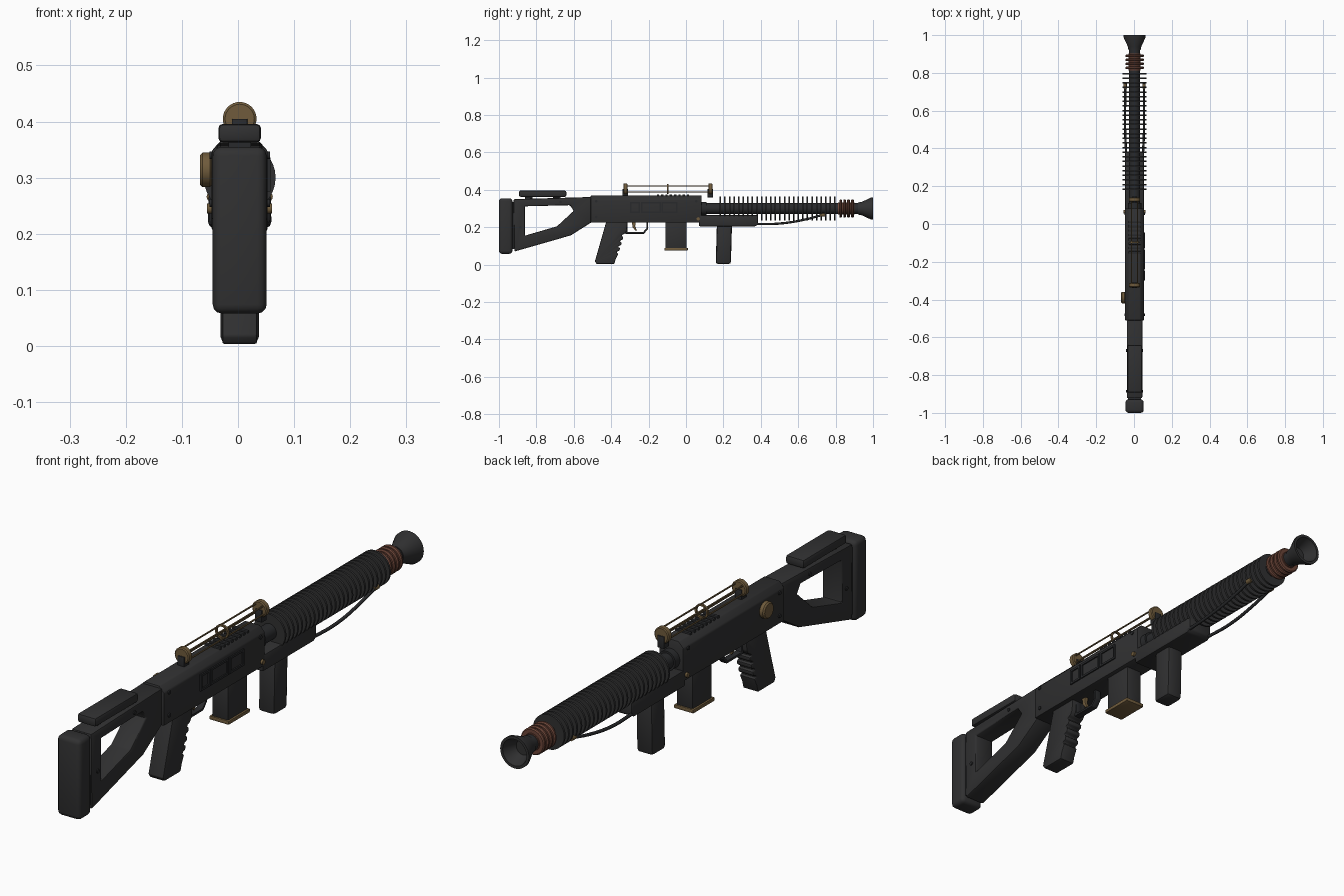
import bpy, bmesh, math
from mathutils import Vector, Matrix

if "Cube" in bpy.data.objects:
    bpy.data.objects.remove(bpy.data.objects["Cube"])

CX = 0.003      # centre plane
BZ = 0.30       # barrel axis height
parts = []


def material(name, rgb):
    m = bpy.data.materials.new(name)
    m.use_nodes = True
    m.diffuse_color = (*rgb, 1)
    m.node_tree.nodes["Principled BSDF"].inputs["Base Color"].default_value = (*rgb, 1)
    return m


BLACK = material("matte black", (0.03, 0.03, 0.031))
STEEL = material("dark steel", (0.022, 0.023, 0.025))
BRASS = material("aged brass", (0.16, 0.105, 0.045))
COPPER = material("dull copper", (0.15, 0.06, 0.04))


def finish(name, bm, mat, bevel=0, segments=2):
    bmesh.ops.recalc_face_normals(bm, faces=bm.faces)
    if bevel:
        edges = [e for e in bm.edges if e.calc_face_angle(0) > 0.3]
        bmesh.ops.bevel(bm, geom=edges, offset=bevel, segments=segments,
                        profile=0.5, affect='EDGES', clamp_overlap=True)
    me = bpy.data.meshes.new(name)
    bm.to_mesh(me)
    bm.free()
    me.materials.append(mat)
    ob = bpy.data.objects.new(name, me)
    bpy.context.collection.objects.link(ob)
    parts.append(ob)
    return ob


def box(name, x, y, z, mat, bevel=0, segments=2):
    """Box from (min, max) pairs."""
    bm = bmesh.new()
    bmesh.ops.create_cube(bm, size=1)
    for v in bm.verts:
        v.co = [(lo + hi) / 2 + c * (hi - lo) for c, (lo, hi) in zip(v.co, (x, y, z))]
    return finish(name, bm, mat, bevel, segments)


def wide(w):
    return (CX - w / 2, CX + w / 2)


def prism(name, outline, w, mat, bevel=0, x=CX):
    """Side outline (y, z) extruded across x."""
    bm = bmesh.new()
    f = bm.faces.new([bm.verts.new((x - w / 2, y, z)) for y, z in outline])
    ext = bmesh.ops.extrude_face_region(bm, geom=[f])
    bmesh.ops.translate(bm, vec=(w, 0, 0),
                        verts=[g for g in ext["geom"] if isinstance(g, bmesh.types.BMVert)])
    return finish(name, bm, mat, bevel)


def frame(name, outer, inner, w, mat, bevel=0, x=CX):
    """Side outline with a matching opening."""
    bm = bmesh.new()
    loops = [[bm.verts.new((x + s * w / 2, y, z)) for y, z in pts]
             for s, pts in ((-1, outer), (1, outer), (1, inner), (-1, inner))]
    n = len(outer)
    for k in range(4):
        a, b = loops[k], loops[(k + 1) % 4]
        for i in range(n):
            j = (i + 1) % n
            bm.faces.new((a[i], a[j], b[j], b[i]))
    return finish(name, bm, mat, bevel)


def lathe(name, profile, mat, centre, axis='Y', sides=32):
    """Spin (radius, distance) points around an axis."""
    bm = bmesh.new()
    vs = [bm.verts.new((r, 0, d)) for r, d in profile]
    for a, b in zip(vs, vs[1:]):
        bm.edges.new((a, b))
    bmesh.ops.spin(bm, geom=bm.verts[:] + bm.edges[:], axis=(0, 0, 1), cent=(0, 0, 0),
                   angle=math.tau, steps=sides)
    bmesh.ops.remove_doubles(bm, verts=bm.verts, dist=1e-5)
    turn = Vector((0, 0, 1)).rotation_difference(Vector((axis == 'X', axis == 'Y', axis == 'Z')))
    bmesh.ops.transform(bm, matrix=Matrix.Translation(centre) @ turn.to_matrix().to_4x4(),
                        verts=bm.verts)
    return finish(name, bm, mat)


def disc(name, r, t, mat, centre, axis='Y', sides=32):
    return lathe(name, [(0, -t / 2), (r, -t / 2), (r, t / 2), (0, t / 2)], mat, centre, axis, sides)


def tube(name, pts, r, mat):
    cu = bpy.data.curves.new(name, 'CURVE')
    cu.dimensions = '3D'
    cu.bevel_depth, cu.bevel_resolution, cu.use_fill_caps = r, 2, True
    cu.resolution_u = 8
    sp = cu.splines.new('BEZIER')
    sp.bezier_points.add(len(pts) - 1)
    for p, co in zip(sp.bezier_points, pts):
        p.co = co
        p.handle_left_type = p.handle_right_type = 'AUTO'
    cu.materials.append(mat)
    ob = bpy.data.objects.new(name, cu)
    bpy.context.collection.objects.link(ob)


# Stock: pad, open frame, cheek rest
box("butt_pad", wide(0.096), (-1, -0.928), (0.058, 0.355), BLACK, 0.016, 3)
box("pad_spacer", wide(0.07), (-0.935, -0.9), (0.085, 0.335), STEEL)
frame("stock_frame",
      [(-0.922, 0.35), (-0.5, 0.362), (-0.5, 0.23), (-0.615, 0.157), (-0.918, 0.07)],
      [(-0.862, 0.312), (-0.62, 0.318), (-0.6, 0.288), (-0.69, 0.205), (-0.862, 0.155)],
      0.082, BLACK, 0.006)
box("cheek_rest", wide(0.076), (-0.893, -0.64), (0.363, 0.396), BLACK, 0.008)
for y in (-0.84, -0.69):
    box("cheek_rest_post", wide(0.04), (y - 0.02, y + 0.02), (0.34, 0.37), STEEL)

# Receiver with chamfered top
bm = bmesh.new()
section = [(-0.05, 0.225), (0.05, 0.225), (0.05, 0.348), (0.03, 0.37), (-0.03, 0.37), (-0.05, 0.348)]
f = bm.faces.new([bm.verts.new((CX + x, -0.51, z)) for x, z in section])
ext = bmesh.ops.extrude_face_region(bm, geom=[f])
bmesh.ops.translate(bm, vec=(0, 0.593, 0),
                    verts=[g for g in ext["geom"] if isinstance(g, bmesh.types.BMVert)])
finish("receiver", bm, BLACK, 0.004)


def rect(y0, y1, z0, z1):
    return [(y0, z0), (y1, z0), (y1, z1), (y0, z1)]


# Side port panel
for y0, y1 in ((-0.3, -0.245), (-0.24, -0.135), (-0.13, -0.045)):
    frame("side_port_frame", rect(y0, y1, 0.275, 0.336), rect(y0 + 0.008, y1 - 0.008, 0.283, 0.328),
          0.008, STEEL, 0, CX + 0.051)
# Top cooling ribs
for i in range(8):
    y = -0.15 + i * 0.023
    box("top_rib", wide(0.064), (y - 0.006, y + 0.006), (0.36, 0.376), STEEL, 0.002)
# Side pins
for s in (-1, 1):
    for y, z, x in ((-0.48, 0.34, 0.05), (0.055, 0.34, 0.05), (-0.48, 0.255, 0.05),
                    (-0.67, 0.335, 0.041), (-0.885, 0.2, 0.041)):
        disc("side_pin", 0.007, 0.008, STEEL, (CX + s * x, y, z), 'X', 12)
# Side dial
lathe("side_dial", [(0, -0.071), (0.026, -0.071), (0.031, -0.066), (0.031, -0.053), (0.02, -0.045), (0, -0.045)],
      BRASS, (CX, -0.39, 0.314), 'X')

# Sight: end discs, rods, centre ring
SZ = 0.405
for y in (-0.324, 0.13):
    lathe("sight_end_disc", [(0, -0.011), (0.026, -0.011), (0.03, -0.008), (0.03, 0.008), (0.026, 0.011), (0, 0.011)],
          BRASS, (CX, y, SZ))
    box("sight_mount", wide(0.028), (y - 0.015, y + 0.015), (0.36, SZ), STEEL, 0.002)
for k in range(4):
    a = math.pi / 4 + k * math.pi / 2
    disc("sight_rod", 0.0032, 0.45, BRASS,
         (CX + 0.022 * math.cos(a), -0.097, SZ + 0.022 * math.sin(a)), sides=10)
lathe("sight_centre_ring", [(0.02, -0.004), (0.027, -0.004), (0.027, 0.004), (0.02, 0.004), (0.02, -0.004)],
      BRASS, (CX, -0.097, SZ))

# Barrel, cooling fins, copper coil, flared muzzle
disc("barrel", 0.029, 0.89, STEEL, (CX, 0.5, BZ))
disc("barrel_collar", 0.036, 0.03, STEEL, (CX, 0.095, BZ))
for i in range(26):
    disc("cooling_fin", 0.064, 0.008, BLACK, (CX, 0.184 + i * 0.0245, BZ))
disc("copper_sleeve", 0.032, 0.09, COPPER, (CX, 0.857, BZ))
for i in range(4):
    y = 0.827 + i * 0.021
    lathe("copper_ring", [(0.03, -0.007), (0.045, -0.007), (0.049, -0.003), (0.049, 0.003), (0.045, 0.007), (0.03, 0.007)],
          COPPER, (CX, y, BZ))
lathe("muzzle_flare", [(0, 0.92), (0.032, 0.92), (0.036, 0.94), (0.059, 0.99), (0.059, 1.0),
                       (0.049, 1.0), (0.044, 0.985), (0.028, 0.95), (0, 0.95)], BLACK, (CX, 0, BZ))

# Lower handguard and foregrip
prism("handguard", [(0.07, 0.265), (0.385, 0.265), (0.385, 0.215), (0.37, 0.205), (0.07, 0.205)],
      0.1, BLACK, 0.005)
prism("foregrip", [(0.165, 0.215), (0.246, 0.215), (0.24, 0.004), (0.159, 0.004)], 0.068, BLACK, 0.012)
# Side hoses with brass fittings
for s in (-1, 1):
    x = CX + s * 0.05
    tube("side_hose", [(x - s * 0.006, 0.36, 0.217), (x, 0.5, 0.22), (x, 0.63, 0.24), (x, 0.75, 0.272)], 0.006, STEEL)
    disc("hose_fitting", 0.009, 0.025, BRASS, (x, 0.73, 0.266), sides=16)
    disc("handguard_bolt", 0.009, 0.012, BRASS, (x + s * 0.002, 0.065, 0.245), 'X', 16)

# Magazine with base plate
box("magazine", wide(0.066), (-0.11, 0.004), (0.085, 0.24), BLACK, 0.004)
box("magazine_base", wide(0.08), (-0.116, 0.01), (0.076, 0.09), BRASS, 0.003)

# Pistol grip with finger grooves
front = []
for i in range(4):
    z = 0.165 - i * 0.03
    y = -0.328 - (0.165 - z) * 0.3
    front += [(y, z), (y - 0.014, z - 0.005), (y - 0.016, z - 0.012), (y - 0.007, z - 0.016)]
prism("pistol_grip", [(-0.425, 0.235), (-0.312, 0.235), (-0.318, 0.18)] + front
      + [(-0.376, 0.03), (-0.383, 0.004), (-0.478, 0.004), (-0.487, 0.018)], 0.062, BLACK, 0.004)
# Trigger guard and trigger
frame("trigger_guard", [(-0.325, 0.235), (-0.325, 0.165), (-0.225, 0.165), (-0.203, 0.19), (-0.203, 0.235)],
      [(-0.313, 0.23), (-0.313, 0.174), (-0.23, 0.174), (-0.212, 0.194), (-0.212, 0.23)], 0.026, STEEL, 0.002)
prism("trigger", [(-0.29, 0.23), (-0.268, 0.23), (-0.272, 0.205), (-0.262, 0.183), (-0.27, 0.181), (-0.285, 0.2)],
      0.014, BRASS, 0.002)

# Smooth round surfaces, keep edges sharp
bpy.ops.object.select_all(action='DESELECT')
for ob in parts:
    ob.select_set(True)
bpy.context.view_layer.objects.active = parts[0]
bpy.ops.object.shade_smooth_by_angle(angle=math.radians(35))
